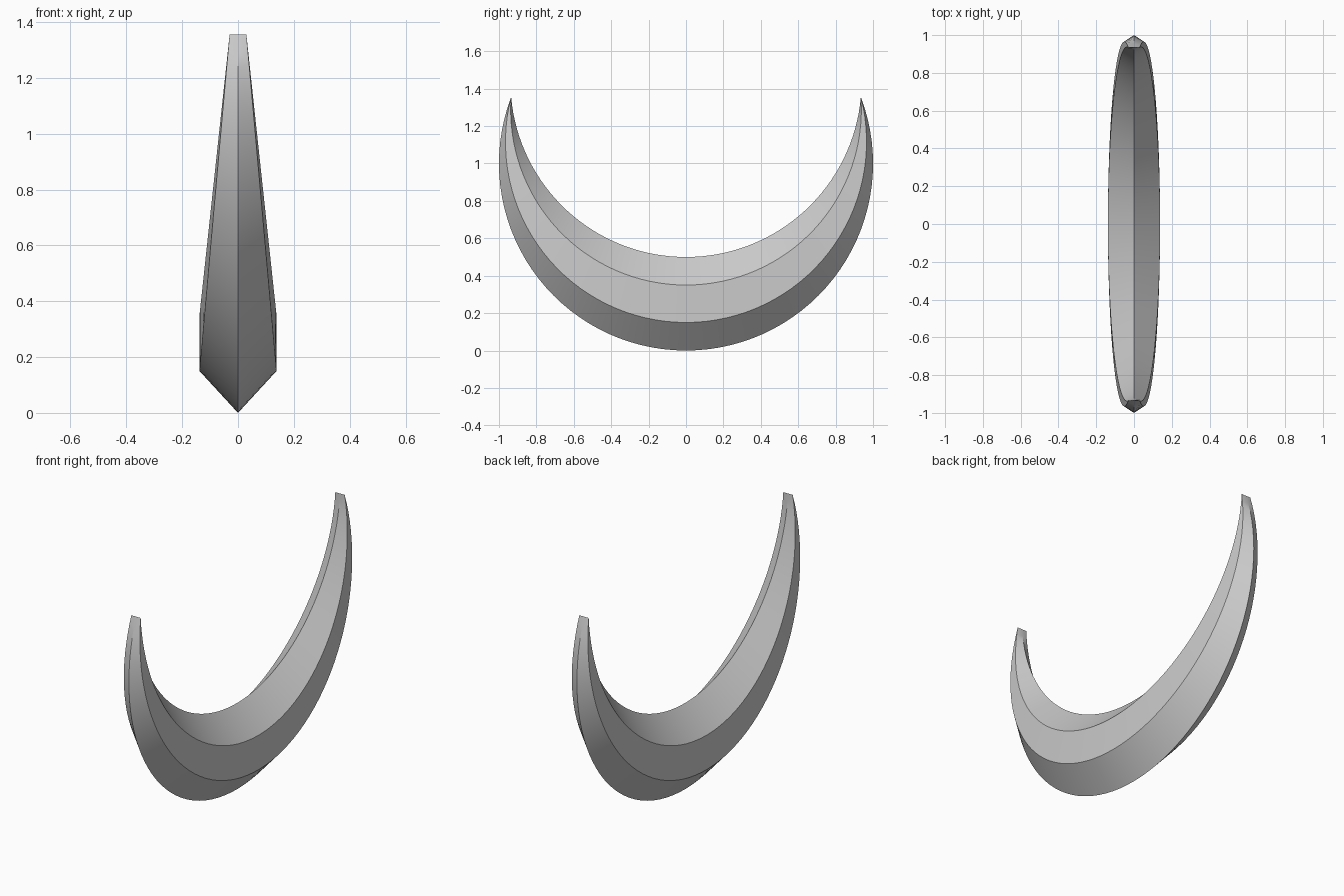
import bpy, bmesh, math

cube = bpy.data.objects.get("Cube")
if cube:
    bpy.data.objects.remove(cube, do_unlink=True)

TIP_Y, TIP_Z = 0.935, 1.355
HALF_WIDTH, TIP_HALF = 0.138, 0.03
STEPS = 64

grey = bpy.data.materials.new("plain grey")
grey.use_nodes = True
color = (0.6, 0.6, 0.6, 1)
grey.diffuse_color = color
grey.node_tree.nodes["Principled BSDF"].inputs["Base Color"].default_value = color


def arc(low_z, side):
    """Circular arc through both tips, lowest at low_z, tapering in width."""
    rise = TIP_Z - low_z
    radius = (TIP_Y ** 2 + rise ** 2) / (2 * rise)
    centre = low_z + radius
    sweep = math.atan2(TIP_Y, centre - TIP_Z)
    points = []
    for i in range(STEPS + 1):
        angle = sweep * (2 * i / STEPS - 1)
        z = centre - radius * math.cos(angle)
        taper = (z - low_z) / rise
        x = side * (HALF_WIDTH + (TIP_HALF - HALF_WIDTH) * taper)
        points.append((x, radius * math.sin(angle), z))
    return points


# Crescent: six long edges, with an outer ridge, flat sides and an inner ridge
edges = [(0.0, 0), (0.15, 1), (0.35, 1), (0.5, 0), (0.35, -1), (0.15, -1)]
bm = bmesh.new()
rails = [[bm.verts.new(p) for p in arc(*e)] for e in edges]
for k, rail in enumerate(rails):
    after = rails[(k + 1) % len(rails)]
    for i in range(STEPS):
        bm.faces.new((rail[i], after[i], after[i + 1], rail[i + 1]))

# Close the flattened tips
bmesh.ops.remove_doubles(bm, verts=bm.verts, dist=0.0005)
bmesh.ops.recalc_face_normals(bm, faces=bm.faces)

mesh = bpy.data.meshes.new("crescent")
bm.to_mesh(mesh)
bm.free()
mesh.materials.append(grey)
crescent = bpy.data.objects.new("crescent", mesh)
bpy.context.collection.objects.link(crescent)

# Smooth along the sweep, crisp along the ridges
bpy.ops.object.select_all(action="DESELECT")
crescent.select_set(True)
bpy.context.view_layer.objects.active = crescent
bpy.ops.object.shade_smooth_by_angle(angle=math.radians(25))
